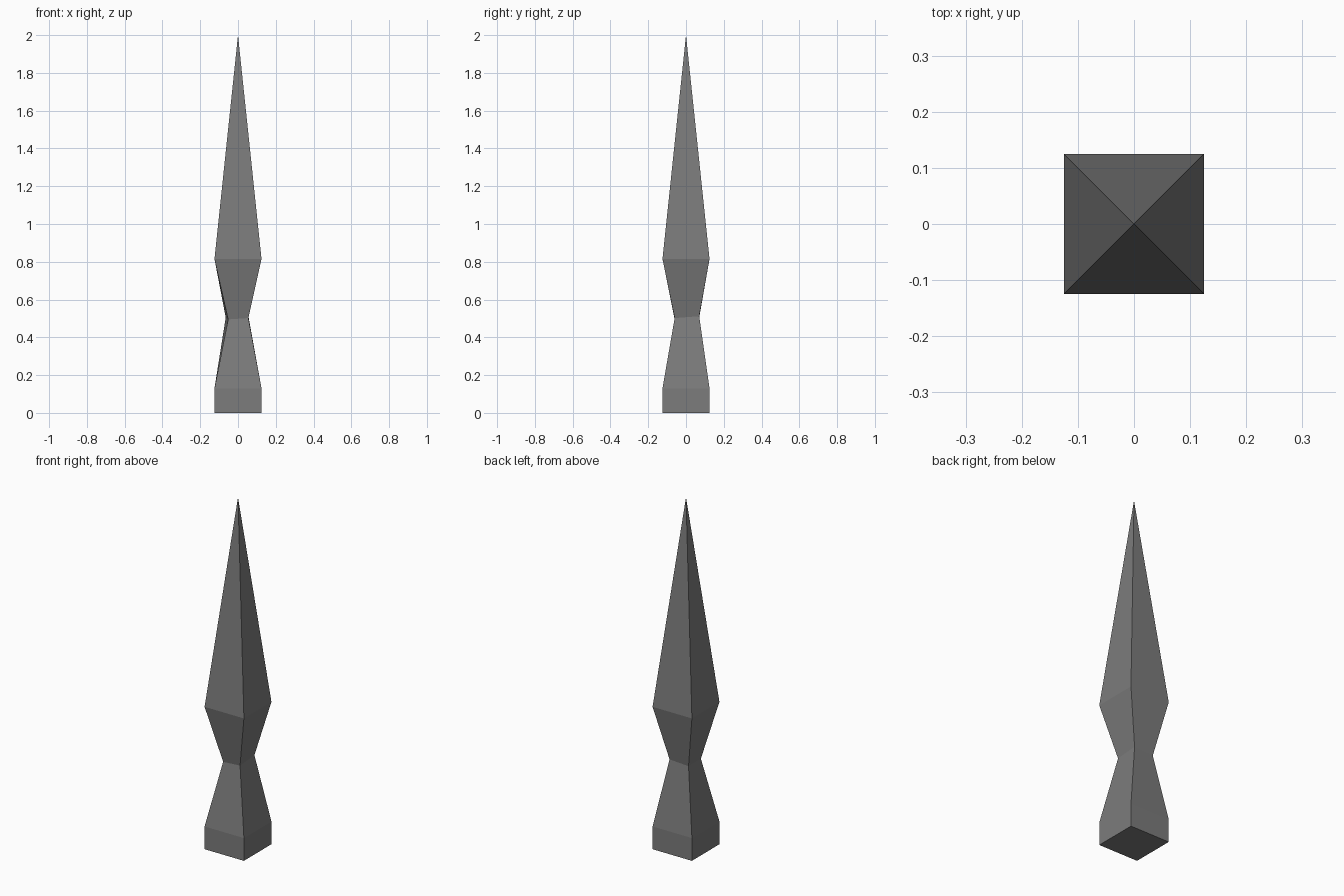
import bpy
import bmesh

cube = bpy.data.objects.get("Cube")
if cube:
    bpy.data.objects.remove(cube, do_unlink=True)

HALF = 0.1245
CORNERS = [(-1, -1), (1, -1), (1, 1), (-1, 1)]

grey = bpy.data.materials.new("stone grey")
grey.use_nodes = True
colour = (0.2, 0.2, 0.2, 1)
grey.diffuse_color = colour
grey.node_tree.nodes["Principled BSDF"].inputs["Base Color"].default_value = colour

bm = bmesh.new()


def square_ring(z):
    return [bm.verts.new((x * HALF, y * HALF, z)) for x, y in CORNERS]


# Base block, pinched hand-cut waist, widest shoulder
base = square_ring(0)
block_top = square_ring(0.13)
waist = [bm.verts.new(p) for p in (
    (-0.052, -0.06, 0.495), (0.055, -0.06, 0.502),
    (0.055, 0.07, 0.512), (-0.065, 0.07, 0.505))]
shoulder = square_ring(0.815)
rings = [base, block_top, waist, shoulder]

# Skin the rings
bm.faces.new(base[::-1])
for low, high in zip(rings, rings[1:]):
    for i in range(4):
        j = (i + 1) % 4
        bm.faces.new((low[i], low[j], high[j], high[i]))

# Tall pointed spire
tip = bm.verts.new((0, 0, 2))
for i in range(4):
    bm.faces.new((shoulder[i], shoulder[(i + 1) % 4], tip))
bmesh.ops.recalc_face_normals(bm, faces=bm.faces[:])

mesh = bpy.data.meshes.new("spire_post")
bm.to_mesh(mesh)
bm.free()
mesh.materials.append(grey)
post = bpy.data.objects.new("spire_post", mesh)
bpy.context.collection.objects.link(post)
